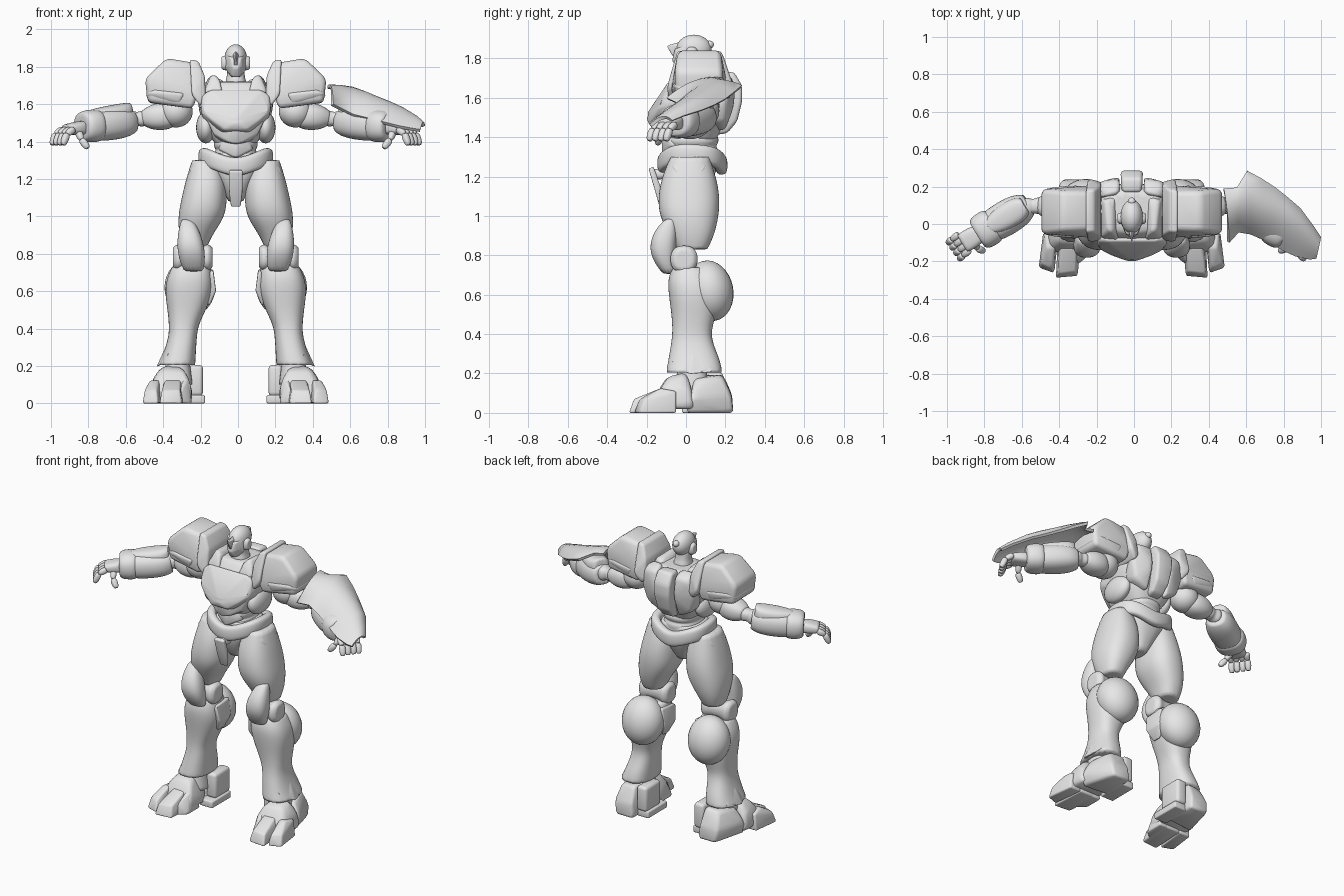
import bpy, bmesh, math
from mathutils import Vector, Matrix

cube = bpy.data.objects.get("Cube")
if cube:
    bpy.data.objects.remove(cube, do_unlink=True)

CX = -0.012  # body centre line
grey = bpy.data.materials.new("plain_grey")
grey.use_nodes = True
grey.diffuse_color = (0.8, 0.8, 0.8, 1)
grey.node_tree.nodes["Principled BSDF"].inputs["Base Color"].default_value = (0.8, 0.8, 0.8, 1)
X, Y, Z = Vector((1, 0, 0)), Vector((0, 1, 0)), Vector((0, 0, 1))


def finish(name, bm, pair, subsurf=0):
    """Turn a bmesh into one centred object or a mirrored left/right pair."""
    for side, s in ((("left_", 1), ("right_", -1)) if pair else (("", 1),)):
        b = bm.copy()
        bmesh.ops.transform(b, matrix=Matrix.Translation((CX, 0, 0)) @ Matrix.Diagonal((s, 1, 1, 1)), verts=b.verts)
        bmesh.ops.recalc_face_normals(b, faces=b.faces)
        for f in b.faces:
            f.smooth = True
        me = bpy.data.meshes.new(side + name)
        b.to_mesh(me)
        b.free()
        me.materials.append(grey)
        if not subsurf:
            me.set_sharp_from_angle(angle=math.radians(40))
        ob = bpy.data.objects.new(side + name, me)
        bpy.context.collection.objects.link(ob)
        if subsurf:
            m = ob.modifiers.new("Smooth", 'SUBSURF')
            m.levels = m.render_levels = subsurf
    bm.free()


def loft(name, rings, pair=True, e=2.4, u=X, v=Y, n=16, crease=0.6):
    """Skin over superellipse rings (x, y, z, half width on u, half width on v)."""
    bm = bmesh.new()
    cr = bm.edges.layers.float.new("crease_edge")
    loops = []
    for x, y, z, a, b in rings:
        loop = []
        for i in range(n):
            t = 2 * math.pi * (i + 0.5) / n
            c, s = math.cos(t), math.sin(t)
            p = Vector((x, y, z)) + u * a * math.copysign(abs(c) ** (2 / e), c)
            loop.append(bm.verts.new(p + v * b * math.copysign(abs(s) ** (2 / e), s)))
        loops.append(loop)
    for l0, l1 in zip(loops, loops[1:]):
        for i in range(n):
            j = (i + 1) % n
            bm.faces.new((l0[i], l0[j], l1[j], l1[i]))
    for cap in (bm.faces.new(loops[0]), bm.faces.new(loops[-1])):
        for ed in cap.edges:
            ed[cr] = crease
    finish(name, bm, pair, 2)


def limb(name, p0, p1, radii, pair=True, e=2.4):
    """Loft along a straight line; radii = (position, horizontal, vertical)."""
    p0, p1 = Vector(p0), Vector(p1)
    d = p1 - p0
    u = d.cross(Z).normalized()
    v = u.cross(d).normalized()
    loft(name, [(*(p0 + d * t), a, b) for t, a, b in radii], pair, e, u, v, 12)


def hoop(name, half_path, thick, tall):
    """Closed band around the body from points on one side, front to back."""
    path = [Vector(p) for p in half_path] + [Vector((-x, y, z)) for x, y, z in half_path[-2:0:-1]]
    bm = bmesh.new()
    loops = []
    for i, p in enumerate(path):
        d = path[(i + 1) % len(path)] - path[i - 1]
        out = d.cross(Z).normalized()
        loops.append([bm.verts.new(p + out * thick * a + Z * tall * b) for a, b in
                      ((1, -0.7), (1, 0.7), (0.5, 1), (-1, 1), (-1, -1), (0.5, -1))])
    for i in range(len(loops)):
        l0, l1 = loops[i - 1], loops[i]
        for k in range(6):
            bm.faces.new((l0[k], l0[(k + 1) % 6], l1[(k + 1) % 6], l1[k]))
    finish(name, bm, False, 2)


def blob(name, loc, half, pair=True, tilt=0.0):
    bm = bmesh.new()
    bmesh.ops.create_uvsphere(bm, u_segments=28, v_segments=16, radius=1)
    r = Matrix.Rotation(tilt, 4, 'X')
    bmesh.ops.transform(bm, matrix=Matrix.Translation(loc) @ r @ Matrix.Diagonal((*half, 1)), verts=bm.verts)
    finish(name, bm, pair)


def plate(name, pts, bevel=0.015, pair=True, sym=False):
    """Bevelled convex armour plate; sym also adds the points' mirror images."""
    pts = list(pts) + ([(-x, y, z) for x, y, z in pts if x] if sym else [])
    bm = bmesh.new()
    for p in pts:
        bm.verts.new(p)
    res = bmesh.ops.convex_hull(bm, input=bm.verts)
    junk = set(res["geom_interior"]) | set(res["geom_unused"])
    bmesh.ops.delete(bm, geom=[g for g in junk if isinstance(g, bmesh.types.BMVert)], context='VERTS')
    bmesh.ops.dissolve_limit(bm, angle_limit=0.09, verts=bm.verts, edges=bm.edges)
    bmesh.ops.bevel(bm, geom=list(bm.edges), offset=bevel, segments=3, profile=0.5, affect='EDGES', clamp_overlap=True)
    finish(name, bm, pair)


# Head and neck
blob("helmet", (0, 0.04, 1.845), (0.06, 0.09, 0.075), False)
plate("face_mask", [(0.05, -0.01, 1.86), (0.055, 0.0, 1.79), (0.018, -0.045, 1.745), (0.012, -0.07, 1.79),
                    (0.035, -0.05, 1.80), (0.03, -0.055, 1.85), (0.03, 0.05, 1.745), (0.055, 0.06, 1.82)], 0.006, False, True)
plate("brow_crest", [(0.01, -0.04, 1.83), (0.01, -0.06, 1.80), (0.0, -0.10, 1.865), (0.0, -0.03, 1.885),
                     (0.018, -0.03, 1.865)], 0.003, False, True)
limb("ear_disc", (0.045, 0.03, 1.82), (0.077, 0.03, 1.82), [(0, 0.034, 0.042), (0.7, 0.032, 0.04), (1, 0.022, 0.03)])
blob("rear_knob", (0, 0.12, 1.87), (0.02, 0.022, 0.02), False)
loft("neck", [(0, 0.05, 1.66, 0.065, 0.065), (0, 0.045, 1.73, 0.055, 0.06), (0, 0.045, 1.745, 0.048, 0.05),
              (0, 0.04, 1.80, 0.048, 0.05)], False)

# Torso
loft("torso", [(0, 0.03, 1.36, 0.09, 0.11), (0, 0.04, 1.45, 0.16, 0.15), (0, 0.05, 1.55, 0.20, 0.17),
               (0, 0.06, 1.65, 0.21, 0.16), (0, 0.07, 1.72, 0.15, 0.11)], False, 3)
plate("chest_plate", [(0.18, -0.09, 1.645), (0.14, -0.09, 1.68), (0.0, -0.11, 1.66), (0.185, -0.13, 1.56),
                      (0.13, -0.16, 1.51), (0.0, -0.205, 1.51), (0.06, -0.185, 1.46), (0.08, -0.10, 1.44),
                      (0.195, 0.02, 1.6), (0.17, 0.0, 1.5)], 0.012, False, True)
plate("lower_chest_plate", [(0.16, -0.10, 1.53), (0.12, -0.11, 1.44), (0.05, -0.145, 1.40), (0.0, -0.155, 1.385),
                            (0.0, -0.175, 1.48), (0.10, 0.0, 1.40), (0.15, 0.0, 1.5)], 0.01, False, True)
plate("collar", [(0.07, -0.09, 1.66), (0.17, -0.08, 1.66), (0.09, -0.05, 1.745), (0.13, -0.03, 1.76),
                 (0.15, 0.12, 1.74), (0.10, 0.14, 1.74), (0.18, 0.14, 1.66), (0.07, 0.14, 1.66)], 0.014)
blob("side_rib", (0.16, 0.02, 1.475), (0.052, 0.11, 0.085))
plate("back_plate", [(0.065, 0.16, 1.74), (0.17, 0.15, 1.74), (0.065, 0.235, 1.71), (0.16, 0.23, 1.70),
                     (0.20, 0.21, 1.6), (0.065, 0.255, 1.58), (0.16, 0.2, 1.47), (0.065, 0.20, 1.43),
                     (0.065, 0.12, 1.43), (0.18, 0.1, 1.5)], 0.02)
plate("backpack", [(0.055, 0.17, 1.73), (0.055, 0.245, 1.73), (0.06, 0.285, 1.66), (0.06, 0.285, 1.58),
                   (0.05, 0.26, 1.48), (0.045, 0.21, 1.42), (0.045, 0.14, 1.41)], 0.018, False, True)

# Waist and pelvis
loft("waist", [(0, 0.03, z, r, r * 1.15) for z, r in
               ((1.30, 0.115), (1.34, 0.12), (1.355, 0.105), (1.37, 0.12), (1.40, 0.12), (1.415, 0.105), (1.45, 0.11))], False)
plate("belly_guard", [(0.06, -0.09, 1.42), (0.095, -0.08, 1.36), (0.0, -0.125, 1.31), (0.0, -0.125, 1.40),
                      (0.08, 0.0, 1.34), (0.07, 0.0, 1.41)], 0.01, False, True)
loft("pelvis", [(0, 0.02, 1.08, 0.04, 0.06), (0, 0.02, 1.18, 0.09, 0.12), (0, 0.03, 1.27, 0.155, 0.14),
                (0, 0.03, 1.34, 0.13, 0.13)], False, 2.8)
hoop("belt", [(0, -0.115, 1.262), (0.06, -0.11, 1.275), (0.12, -0.085, 1.30), (0.165, -0.035, 1.318), (0.172, 0.05, 1.315),
              (0.16, 0.12, 1.308), (0.11, 0.16, 1.29), (0.05, 0.175, 1.265), (0, 0.18, 1.255)], 0.033, 0.05)
plate("loin_guard", [(0.036, -0.19, 1.24), (0.036, -0.165, 1.25), (0.036, -0.155, 1.12), (0.025, -0.135, 1.05),
                     (0.025, -0.12, 1.055), (0.033, -0.13, 1.15)], 0.008, False, True)
limb("loin_mount", (0, -0.06, 1.22), (0, -0.165, 1.21), [(0, 0.03, 0.03), (1, 0.028, 0.028)], False)

# Legs
blob("hip_joint", (0.14, 0.03, 1.22), (0.09, 0.10, 0.08))
loft("thigh", [(0.22, 0.03, 0.83, 0.065, 0.08), (0.215, 0.03, 0.90, 0.09, 0.115), (0.182, 0.015, 1.0, 0.13, 0.155),
               (0.168, 0.015, 1.1, 0.123, 0.16), (0.158, 0.015, 1.2, 0.11, 0.14), (0.165, 0.02, 1.30, 0.07, 0.10)])
plate("hip_flap", [(0.17, -0.09, 1.27), (0.17, 0.12, 1.27), (0.25, -0.07, 1.23), (0.25, 0.10, 1.23), (0.22, -0.06, 1.285),
                   (0.22, 0.10, 1.285), (0.275, 0.015, 1.15), (0.2, 0.015, 1.12)], 0.015)
limb("knee_joint", (0.125, -0.01, 0.78), (0.335, -0.01, 0.78),
     [(0, 0.05, 0.055), (0.12, 0.08, 0.08), (0.25, 0.06, 0.055), (0.75, 0.06, 0.055), (0.88, 0.08, 0.08), (1, 0.05, 0.055)])
loft("kneecap", [(0.26, -0.08, 0.985, 0.03, 0.025), (0.25, -0.105, 0.92, 0.06, 0.065), (0.238, -0.125, 0.81, 0.08, 0.07),
                 (0.225, -0.085, 0.705, 0.055, 0.035)], crease=0.3)
loft("shin", [(0.315, 0.042, 0.205, 0.10, 0.145), (0.30, 0.042, 0.265, 0.088, 0.135), (0.283, 0.03, 0.36, 0.076, 0.105),
              (0.278, 0.03, 0.42, 0.08, 0.10), (0.262, 0.04, 0.50, 0.105, 0.115), (0.25, 0.035, 0.60, 0.132, 0.125),
              (0.245, 0.025, 0.68, 0.124, 0.12), (0.235, 0.015, 0.74, 0.10, 0.085)], e=2.5)
blob("calf", (0.245, 0.12, 0.62), (0.136, 0.12, 0.155), tilt=0.2)
plate("inner_shin_guard", [(0.12, -0.05, 0.71), (0.12, 0.10, 0.72), (0.105, 0.10, 0.60), (0.105, -0.03, 0.60),
                           (0.14, 0.07, 0.52), (0.14, 0.0, 0.52), (0.2, 0.0, 0.6), (0.2, 0.08, 0.7)], 0.012)
plate("ankle_fin", [(0.36, -0.08, 0.26), (0.36, 0.15, 0.26), (0.425, 0.02, 0.195), (0.40, 0.14, 0.205),
                    (0.35, 0.04, 0.36), (0.37, -0.05, 0.22)], 0.008)
loft("ankle", [(0.31, 0.03, 0.10, 0.08, 0.09), (0.31, 0.03, 0.18, 0.07, 0.08), (0.31, 0.03, 0.27, 0.06, 0.07)])

# Feet
plate("instep", [(0.24, -0.15, 0.10), (0.45, -0.14, 0.10), (0.27, -0.10, 0.18), (0.40, -0.09, 0.185), (0.30, 0.0, 0.205),
                 (0.38, 0.0, 0.205), (0.22, 0.06, 0.02), (0.46, 0.04, 0.02), (0.24, -0.16, 0.02), (0.45, -0.15, 0.02),
                 (0.44, 0.02, 0.15)], 0.025)
for label, x0, x1, dx, f0, f1 in (("inner_toe", 0.235, 0.305, 0.0, -0.175, -0.23),
                                  ("middle_toe", 0.275, 0.395, 0.012, -0.28, -0.29),
                                  ("outer_toe", 0.39, 0.475, 0.024, -0.265, -0.235)):
    plate(label, [(x0, -0.05, 0), (x1, -0.05, 0), (x0 + dx, f0, 0), (x1 + dx, f1, 0),
                  (x0 + dx + 0.012, f0 + 0.025, 0.07), (x1 + dx - 0.012, f1 + 0.025, 0.07),
                  (x0 + 0.02, -0.13, 0.125), (x1 - 0.02, -0.13, 0.125), (x0 + 0.01, -0.05, 0.11), (x1 - 0.01, -0.05, 0.11)], 0.01)
plate("heel", [(0.24, 0.02, 0), (0.43, 0.0, 0), (0.24, 0.24, 0), (0.37, 0.24, 0), (0.25, 0.06, 0.19), (0.40, 0.04, 0.17),
               (0.26, 0.19, 0.195), (0.36, 0.18, 0.19), (0.25, 0.235, 0.09), (0.38, 0.23, 0.09), (0.45, 0.03, 0.08)], 0.025)
plate("inner_heel_guard", [(x, y, z) for x in (0.175, 0.25) for y in (0.03, 0.19) for z in (0.04, 0.205)], 0.02)
plate("inner_heel_pad", [(x, y, z) for x in (0.165, 0.26) for y in (-0.02, 0.18) for z in (0.0, 0.045)], 0.008)

# Shoulders
plate("pauldron", [(0.22, -0.03, 1.82), (0.37, -0.04, 1.845), (0.22, 0.17, 1.82), (0.37, 0.175, 1.845),
                   (0.20, -0.075, 1.66), (0.485, -0.055, 1.735), (0.485, 0.185, 1.735), (0.20, 0.21, 1.68),
                   (0.23, -0.07, 1.575), (0.47, -0.05, 1.61), (0.47, 0.185, 1.605), (0.23, 0.20, 1.58)], 0.025)
plate("pauldron_inner_band", [(0.16, -0.085, 1.62), (0.16, 0.225, 1.62), (0.165, -0.06, 1.75), (0.165, 0.21, 1.75),
                              (0.20, -0.04, 1.83), (0.20, 0.18, 1.83), (0.245, -0.045, 1.84), (0.245, 0.18, 1.84),
                              (0.235, -0.10, 1.65), (0.235, 0.245, 1.65), (0.19, -0.09, 1.59), (0.19, 0.22, 1.59)], 0.02)
plate("pauldron_skirt", [(0.27, -0.08, 1.66), (0.46, -0.07, 1.68), (0.27, 0.21, 1.66), (0.46, 0.20, 1.68),
                         (0.487, -0.04, 1.64), (0.487, 0.17, 1.64), (0.30, -0.065, 1.59), (0.30, 0.195, 1.59)], 0.02)

# Arms
blob("shoulder_joint", (0.32, 0.08, 1.56), (0.09, 0.09, 0.085))
limb("upper_arm", (0.33, 0.085, 1.54), (0.50, 0.10, 1.525),
     [(0, 0.06, 0.06), (0.25, 0.085, 0.078), (0.7, 0.078, 0.072), (1, 0.045, 0.04)])
limb("elbow", (0.47, 0.10, 1.525), (0.58, 0.09, 1.515),
     [(0, 0.04, 0.035), (0.3, 0.05, 0.047), (0.5, 0.035, 0.035), (0.75, 0.055, 0.055), (1, 0.04, 0.04)])
limb("forearm", (0.55, 0.105, 1.505), (0.82, -0.055, 1.475),
     [(0, 0.06, 0.06), (0.15, 0.092, 0.082), (0.5, 0.1, 0.09), (0.85, 0.085, 0.08), (1, 0.06, 0.06)])
limb("forearm_guard", (0.57, 0.10, 1.555), (0.77, -0.02, 1.53),
     [(0, 0.045, 0.055), (0.15, 0.075, 0.055), (0.7, 0.07, 0.05), (1, 0.04, 0.04)], e=2.8)
limb("wrist_cuff", (0.735, -0.002, 1.485), (0.825, -0.058, 1.48),
     [(0, 0.085, 0.08), (0.15, 0.103, 0.093), (0.85, 0.1, 0.088), (1, 0.08, 0.07)])
limb("palm", (0.80, -0.04, 1.475), (0.905, -0.105, 1.465), [(0, 0.04, 0.035), (0.4, 0.06, 0.04), (1, 0.055, 0.027)], e=3)
seg = [(0, 0.015, 0.015), (0.2, 0.021, 0.021), (0.8, 0.019, 0.019), (1, 0.011, 0.011)]
for i, t in enumerate((-0.052, -0.018, 0.018, 0.052)):
    base = Vector((0.897 + 0.57 * t, -0.098 + 0.82 * t, 1.465))
    knuckle = base + Vector((0.036, -0.028, -0.025))
    limb(f"finger_{i + 1}_base", base, knuckle, seg)
    limb(f"finger_{i + 1}_tip", knuckle, knuckle + Vector((0.02, -0.018, -0.058)), seg)
limb("thumb_base", (0.845, -0.095, 1.46), (0.825, -0.13, 1.41), seg)
limb("thumb_tip", (0.825, -0.13, 1.41), (0.79, -0.145, 1.365), seg)

# Domed arm shield on the left: front edge, ridge and back edge at each station
stations = [((0.51, -0.10, 1.60), (0.50, 0.05, 1.69), (0.48, 0.19, 1.70)),
            ((0.56, -0.045, 1.575), (0.555, 0.08, 1.69), (0.55, 0.195, 1.685)),
            ((0.62, -0.055, 1.545), (0.62, 0.10, 1.68), (0.605, 0.285, 1.665)),
            ((0.68, -0.08, 1.53), (0.685, 0.08, 1.66), (0.68, 0.245, 1.63)),
            ((0.74, -0.11, 1.515), (0.75, 0.06, 1.635), (0.75, 0.20, 1.595)),
            ((0.80, -0.145, 1.50), (0.815, 0.03, 1.61), (0.82, 0.145, 1.565)),
            ((0.86, -0.172, 1.485), (0.88, -0.01, 1.58), (0.89, 0.085, 1.54)),
            ((0.94, -0.19, 1.47), (0.955, -0.08, 1.535), (0.96, -0.01, 1.51)),
            ((0.975, -0.185, 1.465), (0.99, -0.12, 1.505), (1.0, -0.07, 1.485))]
bm = bmesh.new()
rows = []
for f, m, b in stations:
    f, m, b = Vector(f), Vector(m), Vector(b)
    mid = 2 * m - (f + b) / 2
    rows.append([bm.verts.new(f * (1 - t) ** 2 + mid * 2 * t * (1 - t) + b * t * t - Vector((CX, 0, 0)))
                 for t in [k / 10 for k in range(11)]])
for r0, r1 in zip(rows, rows[1:]):
    for k in range(10):
        bm.faces.new((r0[k], r1[k], r1[k + 1], r0[k + 1]))
bmesh.ops.recalc_face_normals(bm, faces=bm.faces)
bmesh.ops.solidify(bm, geom=list(bm.faces), thickness=0.018)
finish("arm_shield", bm, False)
